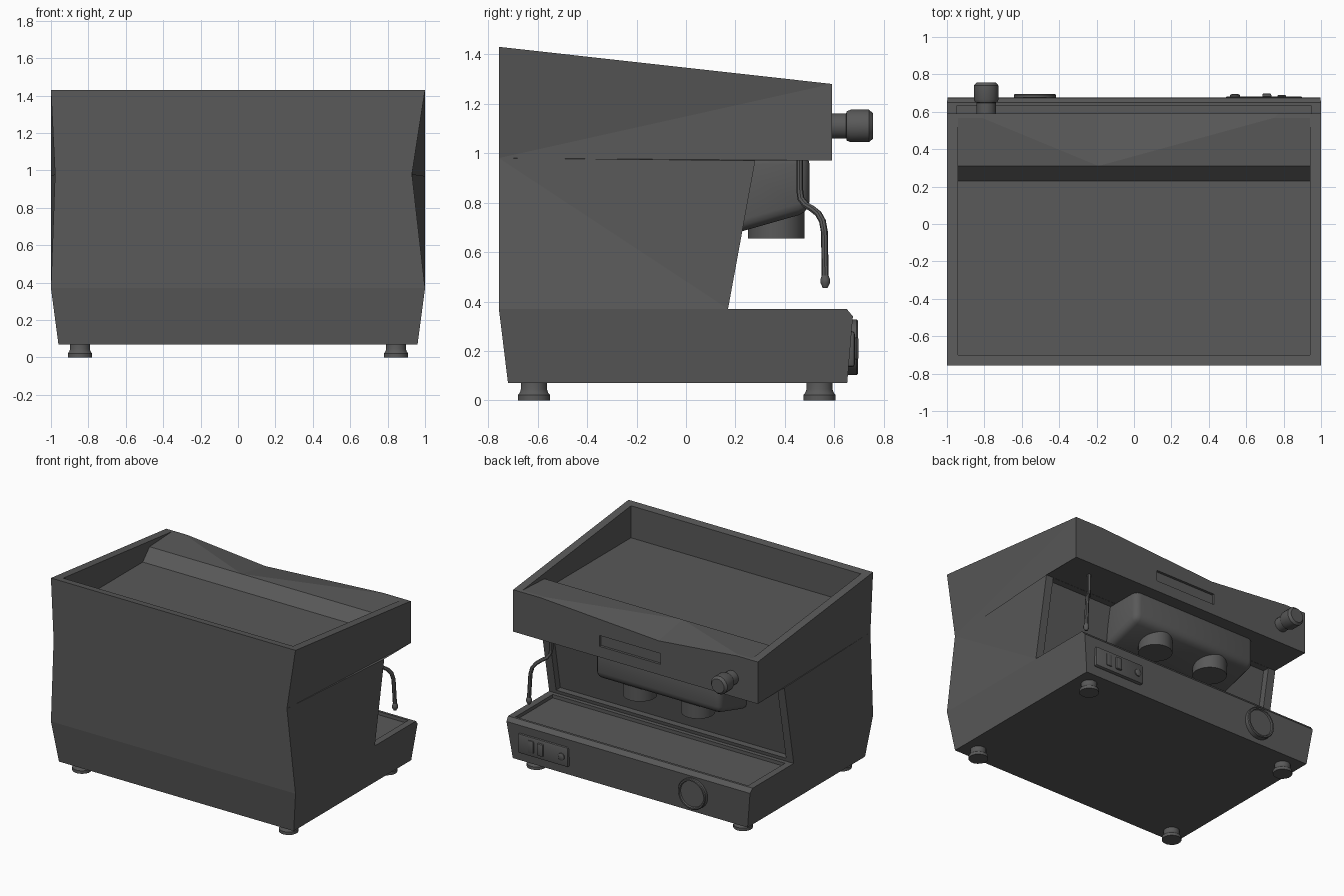
import bpy, bmesh, math
from mathutils import Vector

if "Cube" in bpy.data.objects:
    bpy.data.objects.remove(bpy.data.objects["Cube"])

grey = bpy.data.materials.new("dark_grey")
grey.diffuse_color = (0.1, 0.1, 0.1, 1)
grey.use_nodes = True
grey.node_tree.nodes["Principled BSDF"].inputs["Base Color"].default_value = grey.diffuse_color


def finish(bm, name, smooth=False):
    bmesh.ops.recalc_face_normals(bm, faces=bm.faces)
    me = bpy.data.meshes.new(name)
    bm.to_mesh(me)
    bm.free()
    ob = bpy.data.objects.new(name, me)
    bpy.context.collection.objects.link(ob)
    me.materials.append(grey)
    if smooth:
        activate(ob)
        bpy.ops.object.shade_smooth_by_angle(angle=math.radians(35))
    return ob


def activate(ob):
    bpy.ops.object.select_all(action='DESELECT')
    ob.select_set(True)
    bpy.context.view_layer.objects.active = ob


def loft(name, rings, triangulate=False, smooth=False):
    """Skin a list of equal-length point rings and cap both ends."""
    bm = bmesh.new()
    vs = [[bm.verts.new(p) for p in r] for r in rings]
    n = len(rings[0])
    for a, b in zip(vs, vs[1:]):
        for i in range(n):
            j = (i + 1) % n
            bm.faces.new((a[i], a[j], b[j], b[i]))
    bm.faces.new(vs[0])
    bm.faces.new(vs[-1])
    if triangulate:
        bmesh.ops.triangulate(bm, faces=bm.faces)
    return finish(bm, name, smooth)


def extrude_x(name, prof, x0, x1):
    return loft(name, [[(x, y, z) for y, z in prof] for x in (x0, x1)])


def box(name, x0, x1, y0, y1, z0, z1):
    return extrude_x(name, [(y0, z0), (y1, z0), (y1, z1), (y0, z1)], x0, x1)


def turned(name, centre, axis, steps, n=24):
    """Round part: steps are (distance along axis, radius)."""
    c = Vector(centre)
    rings = []
    for d, r in steps:
        ring = []
        for i in range(n):
            a = 2 * math.pi * (i + 0.5) / n
            u, v = r * math.cos(a), r * math.sin(a)
            ring.append(c + (Vector((u, v, d)) if axis == 'z' else Vector((u, d, v))))
        rings.append(ring)
    return loft(name, rings, smooth=True)


def cut(ob, cutter):
    m = ob.modifiers.new("cut", 'BOOLEAN')
    m.operation = 'DIFFERENCE'
    m.solver = 'EXACT'
    m.object = cutter
    cutter.hide_render = True
    activate(ob)
    bpy.ops.object.modifier_apply(modifier="cut")
    bpy.data.objects.remove(cutter)


def bevel(ob, width, segs):
    m = ob.modifiers.new("bevel", 'BEVEL')
    m.width = width
    m.segments = segs
    m.limit_method = 'ANGLE'
    activate(ob)
    bpy.ops.object.modifier_apply(modifier="bevel")
    bpy.ops.object.shade_smooth_by_angle(angle=math.radians(35))


# upper body: side profile with a pinched corner on the plain end
profile = [(-.757, .98), (-.757, .37), (.17, .37), (.28, .97), (.59, .97), (.59, 1.28), (-.757, 1.43)]
bm = bmesh.new()
sides = []
for s, pinch in ((-1, .978), (1, .93)):
    vs = [bm.verts.new((s * (pinch if i == 0 else 1), y, z)) for i, (y, z) in enumerate(profile)]
    for i in range(1, 6):
        bm.faces.new((vs[0], vs[i], vs[i + 1]))
    sides.append(vs)
for i in range(7):
    j = (i + 1) % 7
    bm.faces.new((sides[0][i], sides[0][j], sides[1][j], sides[1][i]))
body = finish(bm, "body")

# sunken cup tray on top, its front lip dips towards the middle
cut(body, loft("tray_cutter", [
    [(x, y, z) for y, z in ((-.70, 2), (-.70, 1.187), (.23, 1.187), (.31, 1.27), (.62, zf), (.62, 2))]
    for x, zf in ((-.94, 1.285), (-.19, 1.215), (.94, 1.285))], triangulate=True))
# recessed back wall between the side panels
cut(body, extrude_x("recess_cutter", [(.125, .395), (.23, .969), (.5, .969), (.5, .395)], -.94, .94))
# display slot
cut(body, box("slot_cutter", -.205, .295, .572, .7, 1.05, 1.13))

# base with tapered sides and chamfered front
base = loft("base", [[(-x, b, z), (x, b, z), (x, f, z), (-x, f, z)] for z, x, b, f in (
    (.07, .96, -.72, .652), (.34, .996, -.753, .675), (.37, 1, -.757, .65))])
cut(base, box("drip_cutter", -.95, .95, .2, .632, .345, .5))

# feet
for i, x in enumerate((-.845, .845)):
    for j, y in enumerate((-.615, .54)):
        turned(f"foot_{i}{j}", (x, y, 0), 'z',
               [(0, .066), (.022, .066), (.032, .058), (.045, .054), (.08, .054)], 16)

# brew housing and two brew heads
housing = extrude_x("brew_housing", [(.16, 1.0), (.16, .665), (.5, .762), (.5, 1.0)], -.63, .40)
bevel(housing, .045, 3)
for i, x in enumerate((.12, -.355)):
    turned(f"brew_head_{i}", (x, .365, 0), 'z', [(.655, .115), (.8, .115)], 28)

# steam wand
cu = bpy.data.curves.new("steam_wand", 'CURVE')
cu.dimensions = '3D'
cu.bevel_depth = .014
cu.bevel_resolution = 2
cu.use_fill_caps = True
path = [(.78, .46, 1.0), (.78, .46, .85), (.785, .465, .815), (.80, .485, .79), (.825, .51, .775),
        (.85, .535, .755), (.87, .552, .725), (.88, .56, .68), (.89, .563, .49)]
sp = cu.splines.new('POLY')
sp.points.add(len(path) - 1)
for p, co in zip(sp.points, path):
    p.co = (*co, 1)
cu.materials.append(grey)
wand = bpy.data.objects.new("steam_wand", cu)
bpy.context.collection.objects.link(wand)
activate(wand)
bpy.ops.object.convert(target='MESH')
bpy.ops.object.shade_smooth_by_angle(angle=math.radians(40))
turned("wand_tip", (.89, .563, 0), 'z', [(.455, .01), (.475, .02), (.49, .02), (.505, .014)], 12)

# steam knob
turned("steam_knob", (-.79, 0, 1.11), 'y',
       [(.58, .052), (.648, .052), (.65, .06), (.665, .067), (.74, .067), (.757, .052)], 16)

# pressure gauge with raised rim
turned("gauge", (-.53, 0, .215), 'y',
       [(.63, .113), (.69, .113), (.696, .108), (.696, .098), (.685, .094)], 32)

# switch panel
panel = box("switch_panel", .49, .90, .64, .683, .135, .28)
bevel(panel, .012, 2)
for i, (x, y) in enumerate(((.79, .69), (.71, .698))):
    rocker = box(f"rocker_{i}", x - .024, x + .024, .66, y, .165, .255)
    bevel(rocker, .008, 2)
turned("dial", (.54, 0, .205), 'y', [(.66, .026), (.69, .026), (.694, .02)], 16)
